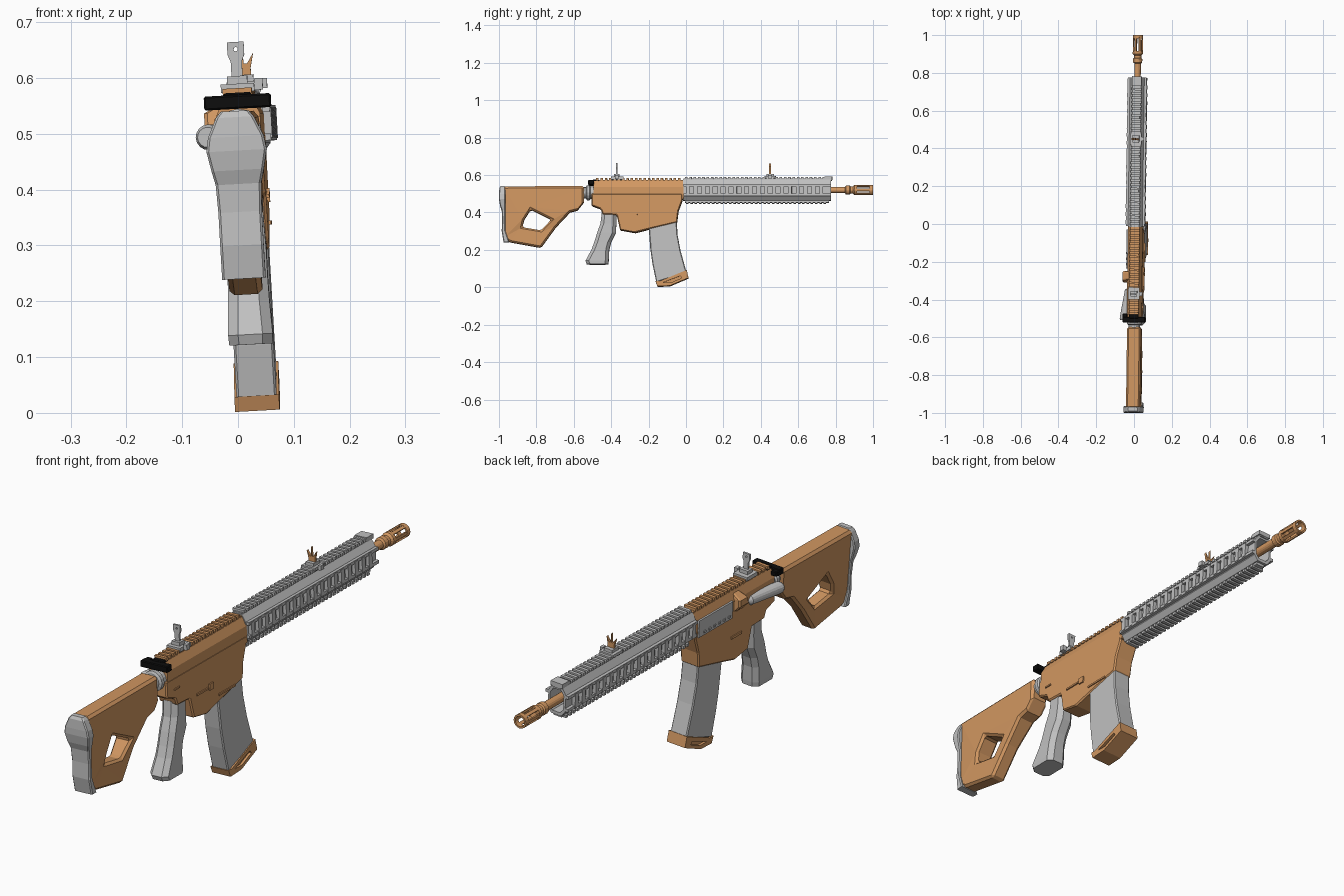
import bpy, bmesh, math
from mathutils import Matrix

if "Cube" in bpy.data.objects:
    bpy.data.objects.remove(bpy.data.objects["Cube"])


def material(name, rgb):
    m = bpy.data.materials.new(name)
    m.use_nodes = True
    m.diffuse_color = (*rgb, 1)
    m.node_tree.nodes["Principled BSDF"].inputs["Base Color"].default_value = (*rgb, 1)
    return m


TAN = material("copper tan", (0.64, 0.31, 0.12))
GREY = material("light grey", (0.53, 0.53, 0.53))
BLACK = material("black", (0.004, 0.004, 0.004))

# The whole model leans a little sideways and turns slightly about the vertical
PLACE = (Matrix.Translation((0.0075, 0, 0.53)) @ Matrix.Rotation(-0.0135, 4, 'Z')
         @ Matrix.Rotation(math.radians(-3.2), 4, 'Y') @ Matrix.Translation((0, 0, -0.53)))


def finish(name, bm, mat, bevel=0):
    bmesh.ops.remove_doubles(bm, verts=bm.verts, dist=1e-5)
    bmesh.ops.recalc_face_normals(bm, faces=bm.faces)
    me = bpy.data.meshes.new(name)
    bm.to_mesh(me)
    bm.free()
    me.materials.append(mat)
    me.transform(PLACE)
    ob = bpy.data.objects.new(name, me)
    bpy.context.collection.objects.link(ob)
    if bevel:
        mod = ob.modifiers.new("edge chamfer", 'BEVEL')
        mod.width, mod.segments, mod.limit_method = bevel, 1, 'ANGLE'
        mod.angle_limit = math.radians(50)
    return ob


def prism(name, loops, axis, a, b, mat, bevel=0, taper=None):
    """Fill outline loops (later loops are holes) and extrude along an axis."""
    bm = bmesh.new()
    for loop in loops:
        vs = [bm.verts.new((a, u, v) if axis == 'x' else (u, a, v)) for u, v in loop]
        for i, v in enumerate(vs):
            bm.edges.new((v, vs[(i + 1) % len(vs)]))
    bmesh.ops.triangle_fill(bm, edges=bm.edges[:], use_beauty=True)
    out = bmesh.ops.extrude_face_region(bm, geom=bm.faces[:])["geom"]
    step = (b - a, 0, 0) if axis == 'x' else (0, b - a, 0)
    bmesh.ops.translate(bm, vec=step, verts=[g for g in out if isinstance(g, bmesh.types.BMVert)])
    if taper:
        for v in bm.verts:
            v.co.x *= taper(v.co.z)
    return finish(name, bm, mat, bevel)


def boxes(name, spans, mat, bevel=0):
    """One object from boxes given as (x0, x1, y0, y1, z0, z1)."""
    bm = bmesh.new()
    for x0, x1, y0, y1, z0, z1 in spans:
        m = (Matrix.Translation(((x0 + x1) / 2, (y0 + y1) / 2, (z0 + z1) / 2))
             @ Matrix.Diagonal((x1 - x0, y1 - y0, z1 - z0, 1)))
        bmesh.ops.create_cube(bm, size=1, matrix=m)
    return finish(name, bm, mat, bevel)


def loft(name, sections, corner, mat):
    """Stack cut-corner rectangles given as (z, half width, y back, y front)."""
    bm = bmesh.new()
    rings = []
    for z, w, y0, y1 in sections:
        c = min(corner, (y1 - y0) / 3)
        pts = [(-w + c, y0), (w - c, y0), (w, y0 + c), (w, y1 - c),
               (w - c, y1), (-w + c, y1), (-w, y1 - c), (-w, y0 + c)]
        rings.append([bm.verts.new((x, y, z)) for x, y in pts])
    for r, s in zip(rings, rings[1:]):
        for i in range(8):
            j = (i + 1) % 8
            bm.faces.new((r[i], r[j], s[j], s[i]))
    bm.faces.new(rings[0])
    bm.faces.new(rings[-1])
    return finish(name, bm, mat)


def lathe(name, profile, x, z, mat, skew=0, closed=False, segs=16):
    """Spin (radius, y) points about a lengthwise axis."""
    bm = bmesh.new()
    rings = [[bm.verts.new((x + skew * (y - profile[0][1]) + r * math.cos(t * math.tau / segs), y,
                            z + r * math.sin(t * math.tau / segs))) for t in range(segs)]
             for r, y in profile]
    for a, b in zip(rings, rings[1:] + (rings[:1] if closed else [])):
        for i in range(segs):
            j = (i + 1) % segs
            bm.faces.new((a[i], a[j], b[j], b[i]))
    return finish(name, bm, mat)


def steps(start, end, pitch):
    return [start + i * pitch for i in range(int((end - start) / pitch))]


# Shoulder stock with a thumb opening, narrower towards the bottom
stock = [(-.975, .538), (-.545, .54), (-.545, .455), (-.58, .41), (-.62, .4),
         (-.695, .32), (-.775, .21), (-.94, .24), (-.975, .26)]
opening = [(-.83, .415), (-.72, .36), (-.775, .303), (-.875, .32), (-.865, .36)]
prism("stock", [stock, opening], 'x', -.037, .037, TAN, .009,
      lambda z: 1 if z > .35 else .8)

# Butt pad
loft("butt_pad", [(.24, .039, -.975, -.945), (.3, .039, -.985, -.965), (.36, .039, -.982, -.965),
                  (.41, .041, -.985, -.965), (.435, .047, -.994, -.965), (.47, .054, -1, -.965),
                  (.495, .05, -1, -.965), (.53, .034, -.997, -.965), (.541, .025, -.99, -.97)],
     .004, GREY)

# Collar between stock and receiver
lathe("stock_collar", [(0, -.57), (.03, -.57), (.03, -.535), (.04, -.53), (.04, -.515),
                       (.034, -.51), (.034, -.48), (0, -.48)], 0, .505, GREY)

# Receiver
lower = [(-.505, .5), (-.505, .435), (-.455, .417), (-.445, .388), (-.37, .385), (-.352, .305),
         (-.27, .29), (-.2, .308), (-.047, .345), (-.04, .405), (-.018, .465), (-.018, .5)]
prism("lower_receiver", [lower], 'x', -.04, .04, TAN, .005)
upper = [(-.039, .47), (.039, .47), (.039, .535), (.024, .568), (-.024, .568), (-.039, .535)]
prism("upper_receiver", [upper], 'y', -.495, -.012, TAN)
boxes("receiver_rail", [(-.022, .022, -.485, -.015, .565, .572)]
      + [(-.026, .026, y, y + .013, .57, .582) for y in steps(-.48, -.015, .023)], TAN)

# Small controls on the receiver sides
boxes("side_controls", [(.038, .045, -.33, -.26, .383, .39), (.038, .045, -.255, -.23, .375, .4),
                        (.038, .044, -.2, -.1, .335, .342), (.038, .044, -.46, -.43, .452, .458),
                        (-.044, -.038, -.3, -.24, .385, .395)], TAN)
boxes("port_cover", [(-.045, -.038, -.235, -.03, .472, .54)]
      + [(-.049, -.038, y, y + .012, .482, .49) for y in steps(-.22, -.03, .03)], GREY)
prism("case_deflector", [[(-.035, -.31), (-.062, -.285), (-.066, -.255), (-.035, -.235)]],
      'y', 0, 1, TAN).name = "unused"
bpy.data.objects.remove(bpy.data.objects["unused"])
loft("case_deflector", [(.495, .05, -.3, -.25), (.515, .064, -.31, -.25),
                        (.54, .064, -.3, -.25), (.558, .03, -.29, -.255)], .006, TAN) \
    .data.transform(Matrix.Identity(4))
deflector = bpy.data.objects["case_deflector"].data
for v in deflector.vertices:
    v.co.x = min(v.co.x, 0.03)
lathe("forward_assist", [(0, -.51), (.018, -.51), (.023, -.5), (.023, -.47), (.02, -.35), (0, -.33)],
      -.057, .497, GREY, skew=.15)

# Charging handle
boxes("charging_handle", [(-.06, .06, -.522, -.492, .545, .57), (-.06, -.035, -.5, -.475, .548, .568),
                          (-.025, .025, -.5, -.465, .555, .574)], BLACK, .003)

# Pistol grip
loft("pistol_grip", [(.122, .039, -.53, -.415), (.14, .04, -.537, -.413), (.2, .037, -.505, -.41),
                     (.24, .036, -.49, -.4), (.29, .036, -.475, -.375), (.34, .034, -.457, -.372),
                     (.4, .034, -.45, -.37)], .018, GREY)

# Magazine and its foot
magazine = [(-.2, .33), (-.05, .36), (-.045, .28), (-.03, .2), (.003, .08),
            (-.158, .025), (-.178, .12), (-.19, .2)]
prism("magazine", [magazine], 'x', -.036, .036, GREY, .004)
foot = [(-.162, .03), (-.14, .03), (.005, .09), (.014, .048), (-.085, .006), (-.152, .003)]
slot = [(-.125, .022), (-.03, .058), (-.022, .047), (-.08, .022)]
prism("magazine_foot", [foot, slot], 'x', -.04, .04, TAN)
prism("magazine_foot_core", [slot], 'x', -.03, .03, TAN)

# Handguard: hollow body with rails on four sides
body = [(-.022, .462), (.022, .462), (.038, .482), (.038, .55), (.022, .575),
        (-.022, .575), (-.038, .55), (-.038, .482)]
bore = [(x * .78, .518 + (z - .518) * .78) for x, z in body]
prism("handguard", [body, bore], 'y', -.015, .775, GREY)
rails = [(-.018, .018, -.012, .78, .57, .58), (-.018, .018, -.005, .765, .452, .466)]
for s in (-1, 1):
    for z in (.486, .537):
        rails.append((*sorted((s * .034, s * .05)), -.012, .775, z, z + .012))
    rails += [(*sorted((s * .034, s * .052)), y, y + .02, .49, .545) for y in steps(0, .77, .042)]
boxes("handguard_rails", rails, GREY)
boxes("top_rail_teeth", [(-.026, .026, y, y + .013, .577, .588) for y in steps(-.005, .78, .023)], GREY)
boxes("bottom_rail_teeth", [(-.026, .026, y, y + .013, .446, .458) for y in steps(0, .77, .023)], GREY)
boxes("top_rail_tip", [(-.026, .026, .74, .782, .575, .592)], GREY)

# Barrel and slotted muzzle
lathe("barrel", [(0, 0), (.017, 0), (.017, .85), (.024, .855), (.024, .875), (.019, .88),
                 (.019, .892), (.027, .9), (.027, .915), (.018, .915), (0, .91)], 0, .52, TAN)
lathe("muzzle_ring", [(.02, .982), (.027, .982), (.027, 1), (.02, 1)], 0, .52, TAN, closed=True)
bm = bmesh.new()
for i in range(6):
    m = (Matrix.Translation((0, .95, .52)) @ Matrix.Rotation(i * math.tau / 6, 4, 'Y')
         @ Matrix.Translation((.0232, 0, 0)) @ Matrix.Diagonal((.006, .08, .012, 1)))
    bmesh.ops.create_cube(bm, size=1, matrix=m)
finish("muzzle_prongs", bm, TAN)

# Front sight
boxes("front_sight_base", [(-.03, .03, .42, .48, .582, .594), (-.018, .018, .43, .47, .594, .606),
                           (.03, .042, .44, .46, .58, .598)], GREY)
post = [(-.014, .604), (.014, .604), (.014, .618), (.02, .645), (.008, .626), (.002, .626),
        (0, .662), (-.002, .626), (-.008, .626), (-.02, .645), (-.014, .618)]
prism("front_sight_post", [post], 'y', .444, .454, TAN)

# Rear sight
boxes("rear_sight_base", [(-.03, .03, -.4, -.335, .575, .59), (-.018, .018, -.385, -.355, .59, .604),
                          (.03, .045, -.38, -.36, .577, .598)], GREY)
leaf = [(-.01, .6), (.01, .6), (.01, .63), (.015, .642), (.015, .665), (-.015, .665),
        (-.015, .642), (-.01, .63)]
peep = [(.004 * math.cos(k * math.tau / 8), .652 + .004 * math.sin(k * math.tau / 8)) for k in range(8)]
prism("rear_sight_leaf", [leaf, peep], 'y', -.375, -.367, GREY)
